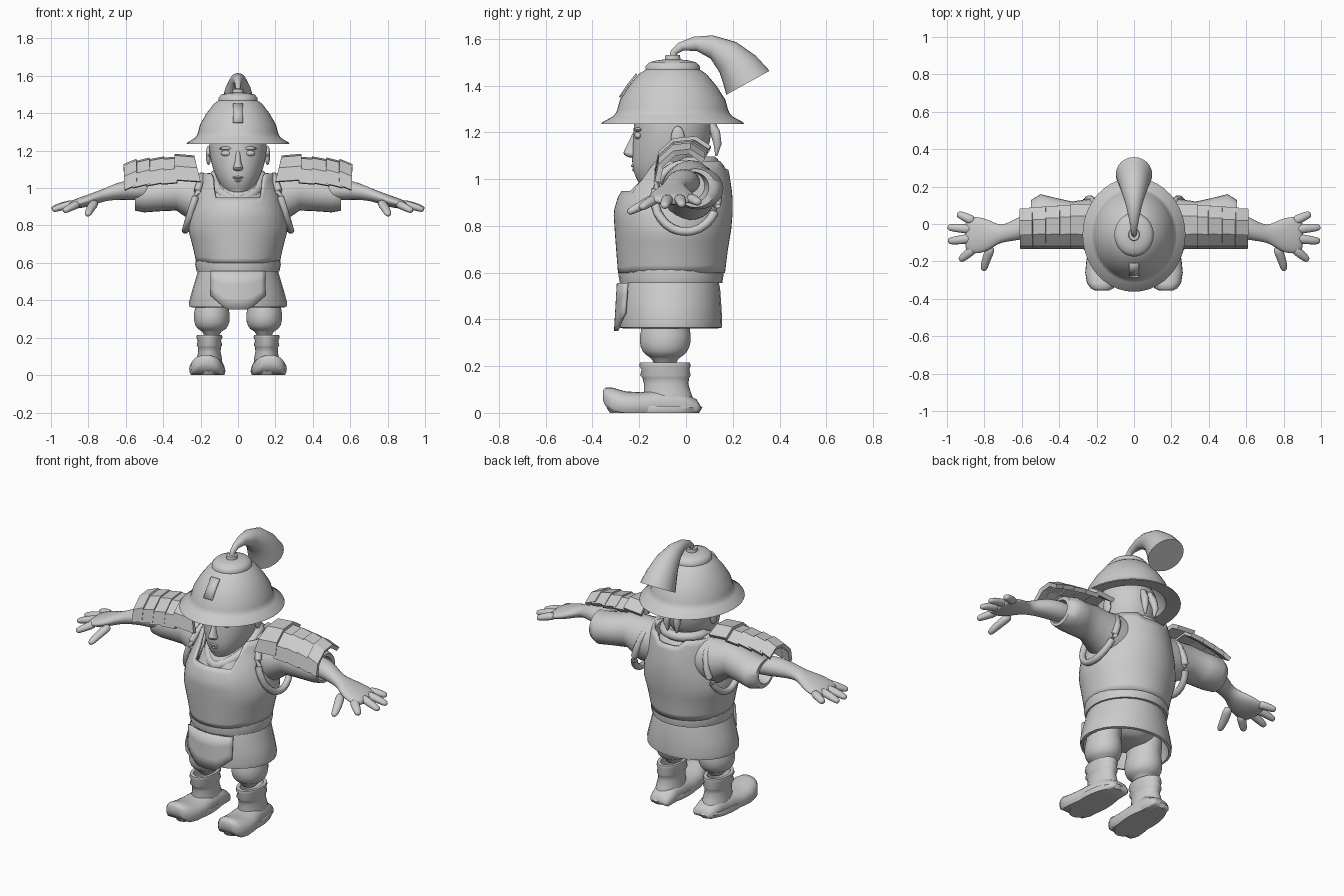
import bpy, bmesh, math
from mathutils import Vector as V

grey = bpy.data.materials.new("plain grey")
grey.diffuse_color = (0.6, 0.6, 0.6, 1)


def ring(c, a, b, axis="z", tilt=0, n=24, p=2.0, floor=None):
    """Superellipse section; a and b are its half sizes, tilt leans it."""
    pts, k = [], math.radians(tilt)
    for i in range(n):
        t = 2 * math.pi * i / n
        u, v = math.cos(t), math.sin(t)
        u = a * math.copysign(abs(u) ** (2 / p), u)
        v = b * math.copysign(abs(v) ** (2 / p), v)
        if axis == "z":
            q = V((u, v * math.cos(k), v * math.sin(k)))
        elif axis == "x":
            q = V((v * math.sin(k), u, v * math.cos(k)))
        else:
            q = V((u, 0, v))
        q += V(c)
        if floor is not None:
            q.z = max(q.z, floor)
        pts.append(q)
    return pts


def loft(name, rings, caps=True, loop=False, closed=True, mirror=False,
         subsurf=0, thick=0, angle=45, smooth=True):
    """Skin a list of equal point rings."""
    bm = bmesh.new()
    vs = [[bm.verts.new(q) for q in r] for r in rings]
    n, m = len(vs[0]), len(vs)
    for j in range(m if loop else m - 1):
        r, s = vs[j], vs[(j + 1) % m]
        for i in range(n if closed else n - 1):
            k = (i + 1) % n
            bm.faces.new((r[i], r[k], s[k], s[i]))
    if caps and closed and not loop:
        bm.faces.new(vs[0])
        bm.faces.new(vs[-1])
    bmesh.ops.recalc_face_normals(bm, faces=bm.faces)
    me = bpy.data.meshes.new(name)
    bm.to_mesh(me)
    bm.free()
    me.materials.append(grey)
    if smooth:
        me.shade_smooth()
        me.set_sharp_from_angle(angle=math.radians(angle))
    ob = bpy.data.objects.new(name, me)
    bpy.context.collection.objects.link(ob)
    if thick:
        mod = ob.modifiers.new("thickness", "SOLIDIFY")
        mod.thickness, mod.offset = thick, 0
    if mirror:
        ob.modifiers.new("mirror", "MIRROR").use_mirror_merge = False
    if subsurf:
        ob.modifiers.new("round", "SUBSURF").levels = subsurf
        ob.modifiers["round"].render_levels = subsurf
    return ob


def tube(name, path, radii, loop=False, n=10, flat=1.0, **kw):
    """Round tube along a path."""
    path = [V(p) for p in path]
    rings, m = [], len(path)
    for j, c in enumerate(path):
        nxt = path[(j + 1) % m] if loop else path[min(j + 1, m - 1)]
        d = (nxt - path[j - 1 if loop else max(j - 1, 0)]).normalized()
        up = V((0, 0, 1)) if abs(d.z) < 0.9 else V((0, 1, 0))
        s = d.cross(up).normalized()
        w = s.cross(d)
        r = radii[j] if isinstance(radii, (list, tuple)) else radii
        rings.append([c + r * (s * math.cos(t) + w * math.sin(t) * flat)
                      for t in (2 * math.pi * i / n for i in range(n))])
    return loft(name, rings, loop=loop, **kw)


def blob(name, c, a, b, h, **kw):
    """Ellipsoid."""
    rs = []
    for j in range(9):
        f = math.pi * (0.02 + 0.96 * j / 8)
        rs.append(ring((c[0], c[1], c[2] - h * math.cos(f)), a * math.sin(f), b * math.sin(f), n=14))
    return loft(name, rs, **kw)


def lerp(table, z):
    """Interpolate rows (z, values...) at height z."""
    for p, q in zip(table, table[1:]):
        if z <= q[0]:
            f = max(0, (z - p[0]) / (q[0] - p[0]))
            return [a + (b - a) * f for a, b in zip(p[1:], q[1:])]
    return table[-1][1:]


def stack(name, rows, x=0, **kw):
    """Loft of rows (z, centre y, half x, half y)."""
    return loft(name, [ring((x, y, z), a, b, n=28) for z, y, a, b in rows], **kw)


# Helmet: hollow dome, brim, cap and knob
hat = [(.005, 1.44), (.12, 1.39), (.18, 1.29), (.2, 1.245), (.275, 1.235), (.272, 1.243),
       (.23, 1.268), (.218, 1.285), (.213, 1.3), (.203, 1.34), (.168, 1.4), (.13, 1.45),
       (.105, 1.468), (.105, 1.482), (.09, 1.5), (.06, 1.508), (.03, 1.512), (.028, 1.53), (.005, 1.532)]
loft("helmet", [ring((0, -.057, z), r, r * 1.11, n=40) for r, z in hat], angle=50)
loft("helmet_front_plate", [[V((x, y - s, z)) for x in (-.028, .028)] for s in (.006,)
     for y, z in ((-.277, 1.35), (-.245, 1.4), (-.205, 1.45))], closed=False, thick=.008)

# Plume, widening toward the back
plume = [(-.058, 1.52, .014, 0), (-.05, 1.545, .016, -25), (-.02, 1.567, .02, -55),
         (.04, 1.578, .032, -75), (.11, 1.565, .05, -95), (.18, 1.52, .075, -118),
         (.23, 1.465, .093, -138), (.265, 1.412, .106, -151)]
loft("plume", [ring((0, y, z), r * .92, r, tilt=t) for y, z, r, t in plume])

# Head
stack("head", [(.965, -.165, .035, .03), (.985, -.14, .068, .062), (1.03, -.1, .103, .128),
               (1.08, -.078, .127, .155), (1.14, -.065, .146, .165), (1.19, -.058, .153, .167),
               (1.28, -.055, .158, .17), (1.34, -.055, .12, .13)], subsurf=1, angle=180)
loft("nose", [ring((0, y, z), a, b, n=12) for z, y, a, b in
     [(1.205, -.215, .012, .012), (1.17, -.222, .013, .018), (1.13, -.232, .018, .03),
      (1.11, -.235, .03, .038), (1.098, -.23, .026, .03), (1.09, -.22, .014, .015)]], subsurf=1)
blob("upper_lip", (0, -.21, 1.057), .036, .026, .01)
blob("lower_lip", (0, -.205, 1.04), .03, .026, .011)
blob("chin", (0, -.172, .995), .045, .035, .028)
blob("eye", (.062, -.204, 1.186), .03, .017, .016, mirror=True)
blob("brow", (.062, -.203, 1.212), .038, .02, .01, mirror=True)
blob("ear", (.158, -.035, 1.175), .014, .03, .052, mirror=True)
tube("hair_tail", [(.02, .1, 1.25), (.03, .125, 1.2), (.035, .135, 1.15), (.03, .13, 1.1)],
     [.02, .022, .018, .005], mirror=True)
stack("neck", [(.9, -.03, .09, .09), (1.0, -.04, .08, .085), (1.08, -.05, .085, .09)])

# Undershirt and collar crossing at the chest
stack("undershirt", [(.88, -.05, .19, .2), (.95, -.04, .17, .185), (1.02, -.01, .15, .15),
                     (1.06, -.005, .1, .1)])
collar = []
for i in range(28):
    t = 2 * math.pi * i / 28
    f = (1 - math.cos(t)) / 2
    collar.append((.125 * math.sin(t), -.215 + .33 * f ** .8, .93 + .14 * min(1, f * 1.7) ** .8))
tube("collar", collar, .027, loop=True)

# Breastplate: high straps, low neckline in front
body = [(.6, -.062, .213, .22), (.7, -.06, .236, .23), (.78, -.056, .258, .24), (.86, -.055, .248, .246),
        (.93, -.045, .225, .235), (1.0, -.02, .205, .2), (1.08, -.01, .18, .175)]


def chest(s, t):
    u = abs(math.cos(t))
    low, edge = (.945, .72) if math.sin(t) < 0 else (1.04, .5)
    top = low + (1.075 - low) * min(1, max(0, (u - edge + .18) / .2))
    z = .6 + s * (top - .6)
    y, a, b = lerp(body, z)
    return V((a * math.cos(t), y + b * math.sin(t), z))


loft("breastplate", [[chest(j / 14, 2 * math.pi * i / 56) for i in range(56)] for j in range(15)],
     caps=False, thick=.018, angle=50)
hole = [2 * math.pi * i / 28 for i in range(28)]
tube("armhole_rim", [(.237 - .045 * math.sin(t), .0 + .135 * math.cos(t), .92 + .145 * math.sin(t))
                     for t in hole], .019, loop=True, mirror=True)

# Belt, skirt and apron
stack("belt", [(.555, -.064, .21, .205), (.555, -.064, .222, .219), (.59, -.064, .229, .225),
               (.625, -.064, .224, .222), (.625, -.064, .2, .2)], angle=40)
stack("skirt", [(.56, -.066, .212, .206), (.53, -.067, .222, .213), (.46, -.067, .243, .218),
                (.39, -.067, .262, .222), (.365, -.067, .26, .22), (.362, -.067, .245, .205),
                (.45, -.067, .225, .2), (.54, -.067, .19, .18)], caps=False)
stack("pelvis", [(.39, -.075, .06, .08), (.41, -.075, .17, .13), (.55, -.067, .2, .19)], subsurf=1)
apron = []
for i in range(13):
    x = -.145 + .29 * i / 12
    low = .35 + .075 * min(1, max(0, (abs(x) - .06) / .085))
    apron.append([V((x, -.067 - (.222 + .012 * f) * math.sqrt(1 - (x / .262) ** 2), .555 + (low - .555) * f))
                  for f in (0, .35, .7, 1)])
loft("apron", apron, closed=False, thick=.014)

# Legs and boots
stack("trouser_leg", [(.2, -.09, .042, .05), (.235, -.09, .046, .053), (.245, -.09, .08, .085),
                      (.28, -.09, .096, .108), (.33, -.088, .098, .112), (.37, -.088, .086, .1),
                      (.42, -.08, .09, .105), (.5, -.075, .09, .11)], x=.14, mirror=True, subsurf=1, angle=180)
stack("boot_shaft", [(.03, -.07, .07, .11), (.09, -.08, .067, .1), (.125, -.085, .06, .095),
                     (.15, -.086, .062, .1), (.16, -.088, .068, .108), (.185, -.088, .062, .102),
                     (.2, -.09, .07, .11), (.215, -.09, .067, .107), (.215, -.09, .05, .085),
                     (.15, -.09, .045, .07)], x=.153, mirror=True, angle=60)
foot = [(.062, .14, .045, .03, .012), (.045, .142, .062, .058, 0), (-.03, .15, .073, .1, 0), (-.12, .155, .08, .1, 0),
        (-.19, .162, .092, .088, 0), (-.26, .167, .094, .092, 0), (-.315, .17, .082, .108, .006),
        (-.345, .171, .06, .108, .03), (-.356, .171, .035, .095, .055)]
loft("boot_foot", [ring((x, y, lo + (h - lo) * .35), a, (h - lo) * .65, "y", n=24, p=2.3, floor=lo)
                   for y, x, a, h, lo in foot], mirror=True, angle=55)
loft("boot_sole", [ring((.145 + dx, -.135, z), .09 * k, .205 * k, n=28) for z, k, dx in
                   ((0, .93, .012), (.022, 1, .012), (.03, .96, .012))], mirror=True)

# Sleeves, forearms and hands
sleeve = [(.15, .015, .95, .12, .13), (.25, .015, .95, .118, .125), (.33, .02, .98, .1, .1),
          (.42, .035, .968, .105, .092), (.5, .05, .96, .11, .09), (.55, .04, .962, .088, .083),
          (.55, .03, .965, .068, .066), (.47, .02, .97, .06, .06)]
loft("sleeve", [ring((x, y, z), a, b, "x") for x, y, z, a, b in sleeve], mirror=True, angle=60)
arm = [(.44, .01, .985, .06, .055), (.56, -.01, .99, .066, .055), (.62, -.025, .988, .062, .05),
       (.69, -.05, .972, .046, .038), (.73, -.055, .958, .052, .034), (.78, -.06, .94, .085, .034),
       (.83, -.06, .925, .1, .031), (.88, -.06, .913, .098, .025), (.905, -.06, .908, .08, .016)]
loft("forearm_and_palm", [ring((x, y, z), a, b, "x", n=20) for x, y, z, a, b in arm],
     mirror=True, subsurf=1, angle=180)
fingers = [((.85, .012, .92), (.9, .036, .912), (.945, .055, .898)),
           ((.86, -.03, .92), (.93, -.022, .908), (.997, -.018, .888)),
           ((.86, -.075, .92), (.93, -.085, .905), (.995, -.092, .882)),
           ((.85, -.125, .918), (.89, -.16, .9), (.932, -.195, .876)),
           ((.76, -.115, .93), (.79, -.185, .89), (.805, -.25, .855))]
for i, (a, b, c) in enumerate(fingers):
    tube("thumb" if i == 4 else "finger_%d" % (i + 1), (a, b, V(b).lerp(V(c), .8), c),
         (.03, .025, .021, .011), flat=.85, mirror=True, subsurf=1, angle=180)

# Shoulder guard slats
slat = [(-.122, -.13), (-.108, -.06), (-.05, -.008), (.04, 0), (.1, -.04)]
guards = [(.2, .34, 1.163, 1.172), (.325, .41, 1.157, 1.15), (.395, .49, 1.158, 1.14),
          (.47, .56, 1.152, 1.13), (.54, .607, 1.145, 1.118)]
for i, (x0, x1, z0, z1) in enumerate(guards):
    lean = .035 if i == 0 else 0
    loft("shoulder_guard_%d" % (i + 1),
         [[V((x + (lean * (1 + dz / .13) if x == x0 else 0), y - .006 * i * (y > 0), z + dz)) for y, dz in slat]
          for x, z in ((x0, z0), (x1, z1))],
         closed=False, thick=.024, smooth=False, mirror=True)
